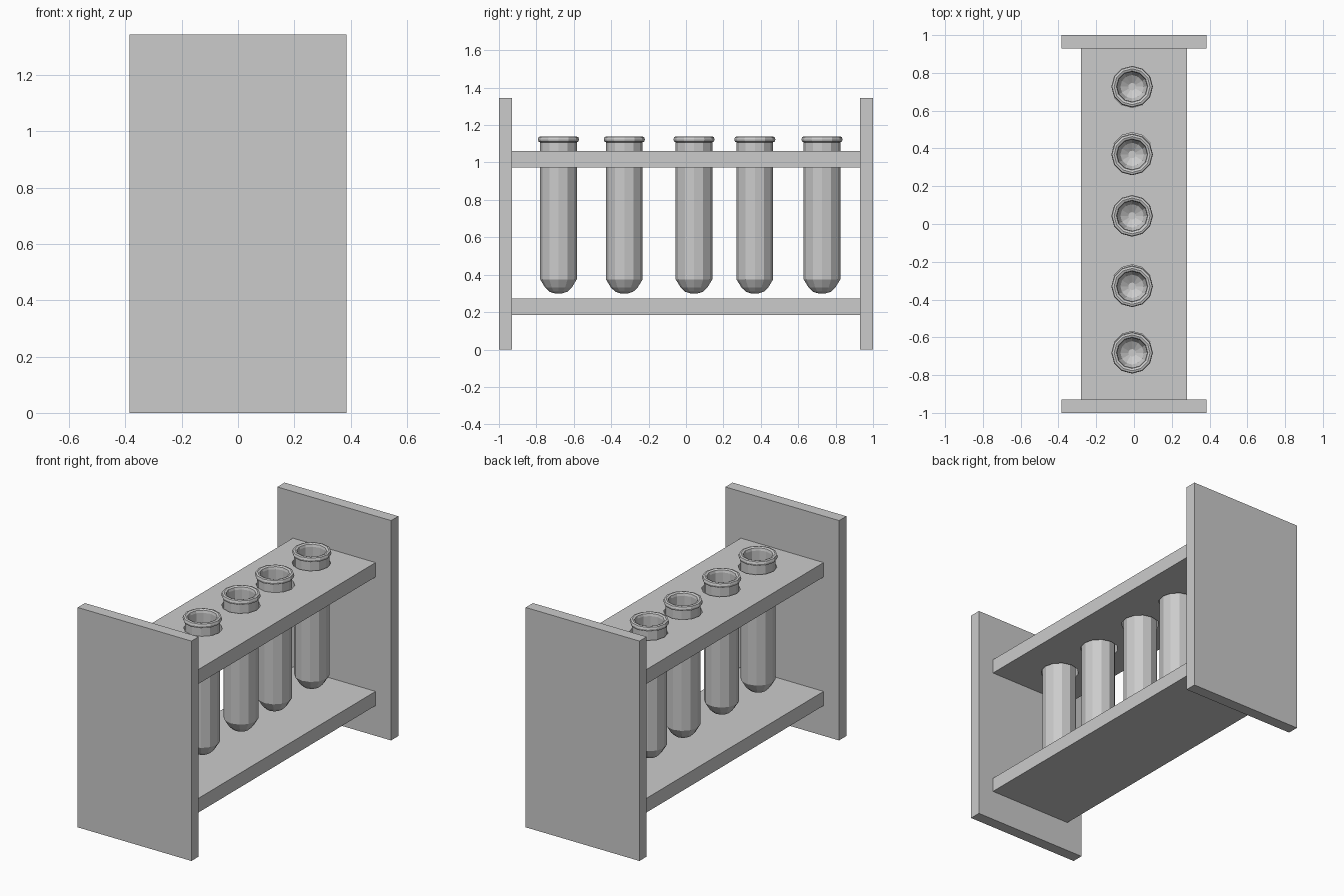
import bpy
import math

cube = bpy.data.objects.get("Cube")
if cube:
    bpy.data.objects.remove(cube, do_unlink=True)

# One flat grey for the whole rack
grey = bpy.data.materials.new("grey")
grey.use_nodes = True
colour = (0.6, 0.6, 0.6, 1)
grey.diffuse_color = colour
grey.node_tree.nodes["Principled BSDF"].inputs["Base Color"].default_value = colour


def make(name, verts, faces):
    mesh = bpy.data.meshes.new(name)
    mesh.from_pydata(verts, [], faces)
    mesh.materials.append(grey)
    obj = bpy.data.objects.new(name, mesh)
    bpy.context.collection.objects.link(obj)
    return obj


def box(name, half_x, y0, y1, z0, z1):
    verts = [(x, y, z) for x in (-half_x, half_x) for y in (y0, y1) for z in (z0, z1)]
    faces = [(0, 1, 3, 2), (4, 6, 7, 5), (0, 4, 5, 1), (2, 3, 7, 6), (0, 2, 6, 4), (1, 5, 7, 3)]
    return make(name, verts, faces)


def lathe(name, profile, sides, x, y):
    """Revolve (radius, z) points; the ends are closed with flat caps."""
    verts, faces = [], []
    for r, z in profile:
        for i in range(sides):
            a = math.tau * i / sides
            verts.append((x + r * math.cos(a), y + r * math.sin(a), z))
    for k in range(len(profile) - 1):
        for i in range(sides):
            j = (i + 1) % sides
            a, b = k * sides, (k + 1) * sides
            faces.append((a + i, a + j, b + j, b + i))
    last = (len(profile) - 1) * sides
    faces.append(tuple(reversed(range(sides))))
    faces.append(tuple(range(last, last + sides)))
    return make(name, verts, faces)


# End panels and shelves
box("front_panel", 0.385, -1, -0.93, 0, 1.345)
box("back_panel", 0.385, 0.93, 1, 0, 1.345)
box("lower_shelf", 0.28, -0.93, 0.93, 0.185, 0.272)
upper_shelf = box("upper_shelf", 0.28, -0.93, 0.93, 0.972, 1.06)

# Tube: rounded bottom, straight wall, rolled rim, hollow inside
profile = [(0.02, 0.3), (0.048, 0.309), (0.072, 0.332), (0.098, 0.375),
           (0.098, 1.108), (0.106, 1.111), (0.11, 1.123), (0.106, 1.136),
           (0.095, 1.139), (0.083, 1.134), (0.079, 1.12),
           (0.079, 0.38), (0.062, 0.345), (0.02, 0.32)]
tube_x = -0.01
tubes = [(-0.682, 0.005), (-0.33, 0.006), (0.043, 0), (0.368, 0.008), (0.727, -0.003)]

for n, (y, shift) in enumerate(tubes, 1):
    lathe(f"test_tube_{n}", profile, 12, tube_x, y)
    # Slightly loose hole in the upper shelf
    cutter = lathe(f"hole_cutter_{n}", [(0.108, 0.9), (0.108, 1.2)], 12, tube_x, y + shift)
    cutter.hide_render = True
    cutter.hide_set(True)
    cut = upper_shelf.modifiers.new(f"hole_{n}", 'BOOLEAN')
    cut.operation = 'DIFFERENCE'
    cut.solver = 'EXACT'
    cut.object = cutter
